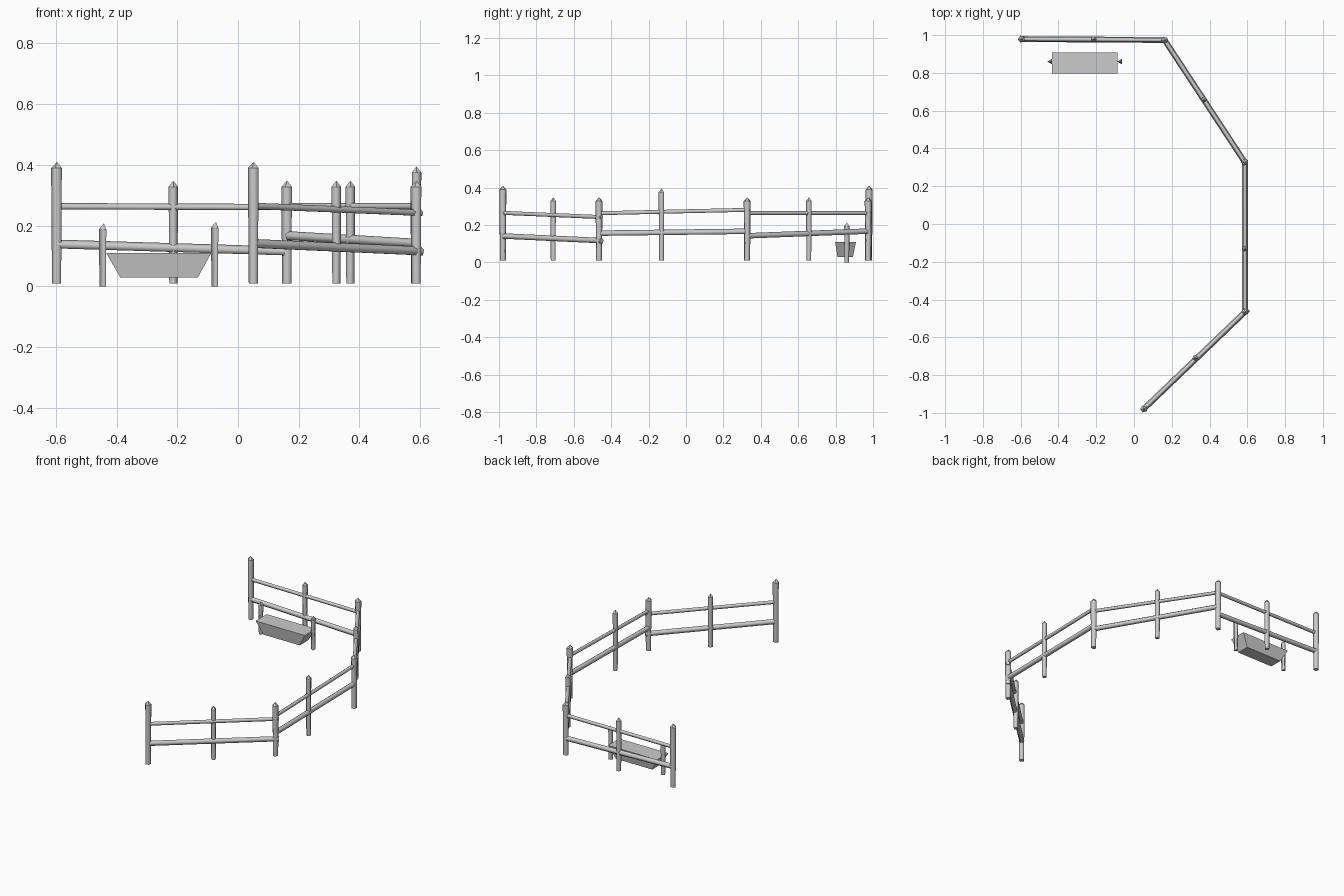
import bpy, bmesh, math
from mathutils import Vector, Matrix

if "Cube" in bpy.data.objects:
    bpy.data.objects.remove(bpy.data.objects["Cube"])


def finish(name, bm):
    bmesh.ops.recalc_face_normals(bm, faces=bm.faces)
    me = bpy.data.meshes.new(name)
    bm.to_mesh(me)
    bm.free()
    ob = bpy.data.objects.new(name, me)
    bpy.context.collection.objects.link(ob)
    return ob


def loft(bm, rings, smooth=False):
    for a, b in zip(rings, rings[1:]):
        for i in range(len(a)):
            j = (i + 1) % len(a)
            bm.faces.new((a[i], a[j], b[j], b[i])).smooth = smooth


def post(name, x, y, z0, z1, r, sides, turn=math.pi, tip=0.02):
    """Upright stake, smooth sides, faceted pointed top."""
    bm = bmesh.new()
    rings = []
    for z, k in ((z0, 0.85), (z1 - tip, 1.0)):
        rings.append([bm.verts.new((x + r * k * math.cos(turn + i * math.tau / sides),
                                    y + r * k * math.sin(turn + i * math.tau / sides), z))
                      for i in range(sides)])
    loft(bm, rings, True)
    bm.faces.new(rings[0])
    apex = bm.verts.new((x, y, z1))
    for i in range(sides):
        bm.faces.new((rings[1][i], rings[1][(i + 1) % sides], apex))
    return finish(name, bm)


def rail(name, a, b, ra, rb, extend=0.0):
    """Tapered five-sided pole between two points, smooth sides."""
    a, b = Vector(a), Vector(b)
    d = (b - a).normalized()
    b = b + d * extend
    bm = bmesh.new()
    m = Matrix.Translation((a + b) / 2) @ d.to_track_quat('Z', 'Y').to_matrix().to_4x4()
    bmesh.ops.create_cone(bm, cap_ends=True, segments=5, radius1=ra, radius2=rb,
                          depth=(b - a).length, matrix=m)
    for f in bm.faces:
        f.smooth = len(f.verts) == 4
    return finish(name, bm)


# Corner posts: x, y, height
corners = [(-0.596, 0.979, 0.41), (0.162, 0.974, 0.348), (0.587, 0.327, 0.348),
           (0.588, -0.465, 0.348), (0.052, -0.979, 0.41)]
for x, y, h in corners:
    post("corner_post", x, y, 0.01, h, 0.0195, 5)

# Slimmer middle posts
for x, y, h in [(-0.213, 0.979, 0.348), (0.37, 0.658, 0.348),
                (0.588, -0.13, 0.395), (0.324, -0.709, 0.348)]:
    post("middle_post", x, y, 0.01, h, 0.0165, 5, turn=-math.pi / 2)

# Rails: start corner, end corner, upper heights, lower heights, overshoot
spans = [(0, 1, (0.263, 0.260), (0.138, 0.115), 0.0),
         (1, 2, (0.263, 0.263), (0.166, 0.141), 0.0),
         (2, 3, (0.280, 0.262), (0.165, 0.155), 0.0),
         (4, 3, (0.264, 0.242), (0.140, 0.116), 0.02)]
for i, j, up, low, ext in spans:
    (ax, ay, _), (bx, by, _) = corners[i], corners[j]
    rail("upper_rail", (ax, ay, up[0]), (bx, by, up[1]), 0.0115, 0.0115, ext)
    rail("lower_rail", (ax, ay, low[0]), (bx, by, low[1]), 0.016, 0.016, ext)

# Trough stakes
post("trough_post_left", -0.442, 0.86, 0.0, 0.207, 0.0165, 3)
post("trough_post_right", -0.073, 0.86, 0.0, 0.213, 0.0165, 3)

# Trough with sloping sides
bm = bmesh.new()
rings = []
for x0, x1, y0, y1, z in ((-0.388, -0.132, 0.81, 0.893, 0.03),
                          (-0.434, -0.088, 0.797, 0.909, 0.11)):
    rings.append([bm.verts.new((x, y, z)) for x, y in ((x0, y0), (x1, y0), (x1, y1), (x0, y1))])
loft(bm, rings)
for r in rings:
    bm.faces.new(r)
finish("trough", bm)
